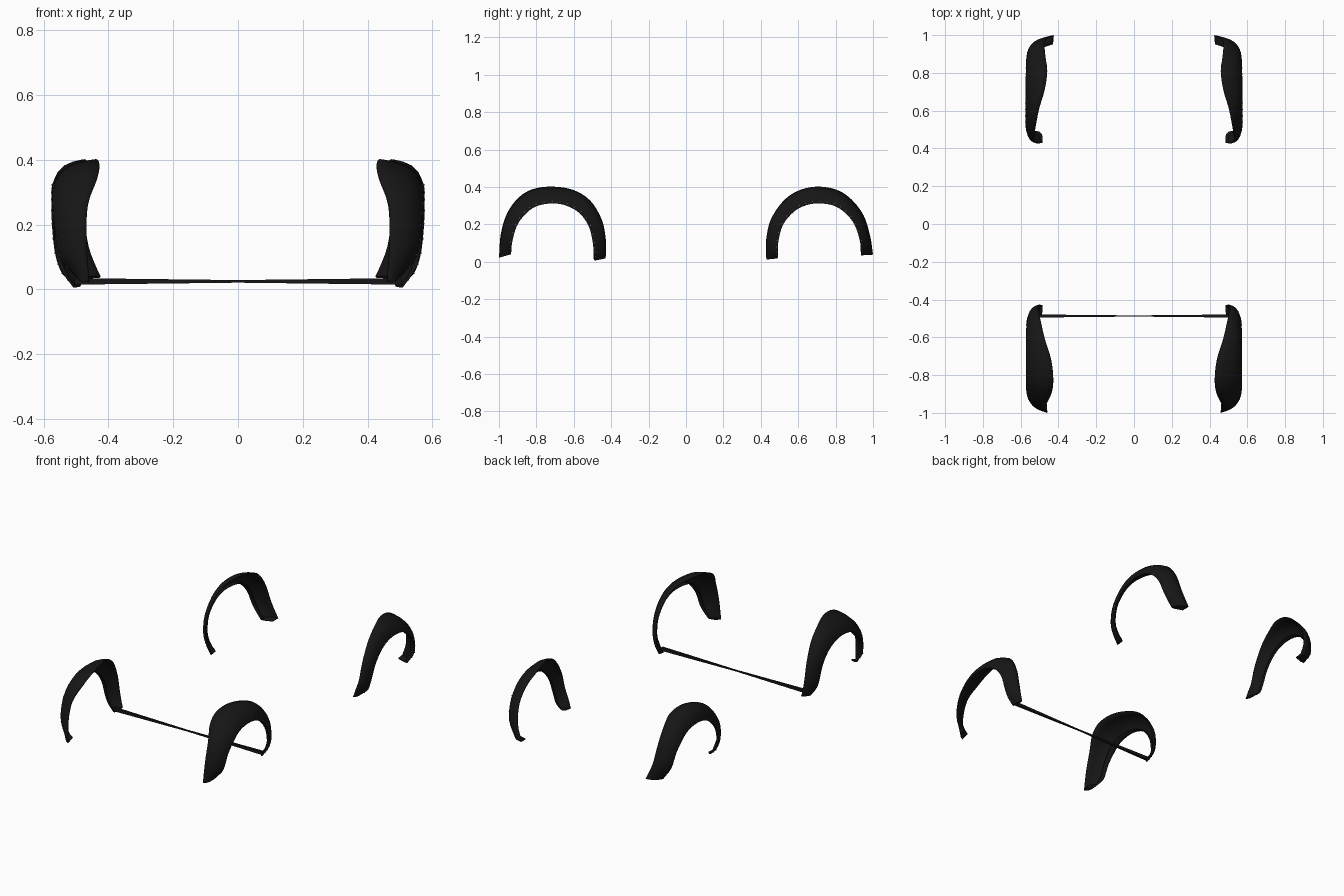
import bpy, bmesh, math
from mathutils import Vector, Matrix

if "Cube" in bpy.data.objects:
    bpy.data.objects.remove(bpy.data.objects["Cube"])


def material(name, c):
    m = bpy.data.materials.new(name)
    m.diffuse_color = (c, c, c, 1)
    m.use_nodes = True
    m.node_tree.nodes["Principled BSDF"].inputs["Base Color"].default_value = m.diffuse_color
    return m


black = material("black_plastic", 0.008)
steel = material("bolt_metal", 0.12)

# Stations along each arch: outer y, z, inner y, z, body-side x, outside x
FRONT = [
    (-.430, .018, -.490, .006, .485, .508), (-.427, .060, -.495, .050, .498, .540),
    (-.430, .130, -.498, .100, .508, .560), (-.450, .225, -.520, .190, .508, .568),
    (-.510, .325, -.570, .260, .495, .571), (-.600, .383, -.640, .300, .475, .572),
    (-.715, .402, -.715, .312, .440, .572), (-.820, .388, -.800, .297, .428, .572),
    (-.895, .343, -.860, .253, .436, .572), (-.955, .262, -.905, .190, .464, .566),
    (-.990, .150, -.930, .100, .468, .551), (-1.00, .022, -.935, .040, .460, .502)]
REAR = [
    (.430, .012, .490, .018, .485, .508), (.427, .060, .493, .050, .502, .543),
    (.430, .130, .494, .110, .525, .564), (.455, .230, .520, .200, .530, .574),
    (.525, .330, .580, .270, .520, .575), (.610, .384, .645, .303, .503, .575),
    (.710, .402, .715, .312, .474, .574), (.810, .383, .790, .300, .460, .573),
    (.885, .333, .850, .262, .469, .572), (.950, .247, .900, .200, .474, .566),
    (.985, .135, .930, .110, .462, .551), (1.00, .038, .935, .034, .425, .500)]
# Cross-section: fraction across x, fraction from inner to outer edge
SECTION = [(0, 1), (.3, .93), (.58, .80), (.8, .58), (.94, .27), (1, .06), (1, 0), (.72, 0)]


def sample(rows, u):
    # smooth spline through the stations, u in 0..1
    p = [Vector(r) for r in rows]
    p = [2 * p[0] - p[1]] + p + [2 * p[-1] - p[-2]]
    s = u * (len(rows) - 1)
    i = min(int(s), len(rows) - 2)
    t = s - i
    a, b, c, d = p[i:i + 4]
    return 0.5 * (2 * b + (c - a) * t + (2 * a - 5 * b + 4 * c - d) * t * t
                  + (3 * b - a - 3 * c + d) * t ** 3)


def point(st, f, t):
    yo, zo, yi, zi, xi, xo = st
    return Vector((xi + f * (xo - xi), yi + t * (yo - yi), zi + t * (zo - zi)))


def finish(bm, name, mat):
    bmesh.ops.recalc_face_normals(bm, faces=bm.faces)
    me = bpy.data.meshes.new(name)
    bm.to_mesh(me)
    bm.free()
    ob = bpy.data.objects.new(name, me)
    bpy.context.collection.objects.link(ob)
    me.materials.append(mat)
    ob.select_set(True)
    bpy.context.view_layer.objects.active = ob
    bpy.ops.object.shade_smooth_by_angle(angle=math.radians(40))
    ob.select_set(False)
    return ob


def fender(rows, name):
    # flared sheet, closed at both lower ends
    bm = bmesh.new()
    n = 44
    rings = []
    for k in range(n + 1):
        st = sample(rows, k / n)
        rings.append([bm.verts.new(point(st, f, t)) for f, t in SECTION])
    for a, b in zip(rings, rings[1:]):
        for j in range(len(SECTION) - 1):
            bm.faces.new((a[j], a[j + 1], b[j + 1], b[j]))
    for ring, st in ((rings[0], rows[0]), (rings[-1], rows[-1])):
        bm.faces.new(ring + [bm.verts.new(point(st, .05, .25))])
    ob = finish(bm, name, black)
    sol = ob.modifiers.new("thickness", "SOLIDIFY")
    sol.thickness = 0.005
    sol.offset = -1
    ob.modifiers.new("both_sides", "MIRROR")

    # small bolts along the wheel-opening edge
    bm = bmesh.new()
    for k in range(1, 22):
        st = sample(rows, k / 22)
        place = Matrix.Translation(point(st, .98, .13)) @ Matrix.Rotation(math.pi / 2, 4, 'Y')
        bmesh.ops.create_cone(bm, cap_ends=True, segments=8, radius1=.003, radius2=.003,
                              depth=.005, matrix=place)
    finish(bm, name + "_bolts", steel).modifiers.new("both_sides", "MIRROR")


fender(FRONT, "front_fender_flares")
fender(REAR, "rear_fender_flares")

# Thin cross rod between the front flares, slimmer in the middle
bm = bmesh.new()
rings = []
for x, w, h in ((-.505, .008, .010), (0, .003, .004), (.505, .008, .010)):
    rings.append([bm.verts.new((x, -.487 + a * w, .025 + b * h))
                  for a, b in ((-1, -1), (1, -1), (1, 1), (-1, 1))])
for a, b in zip(rings, rings[1:]):
    for j in range(4):
        bm.faces.new((a[j], a[(j + 1) % 4], b[(j + 1) % 4], b[j]))
bm.faces.new(rings[0])
bm.faces.new(rings[-1])
finish(bm, "cross_rod", black)
